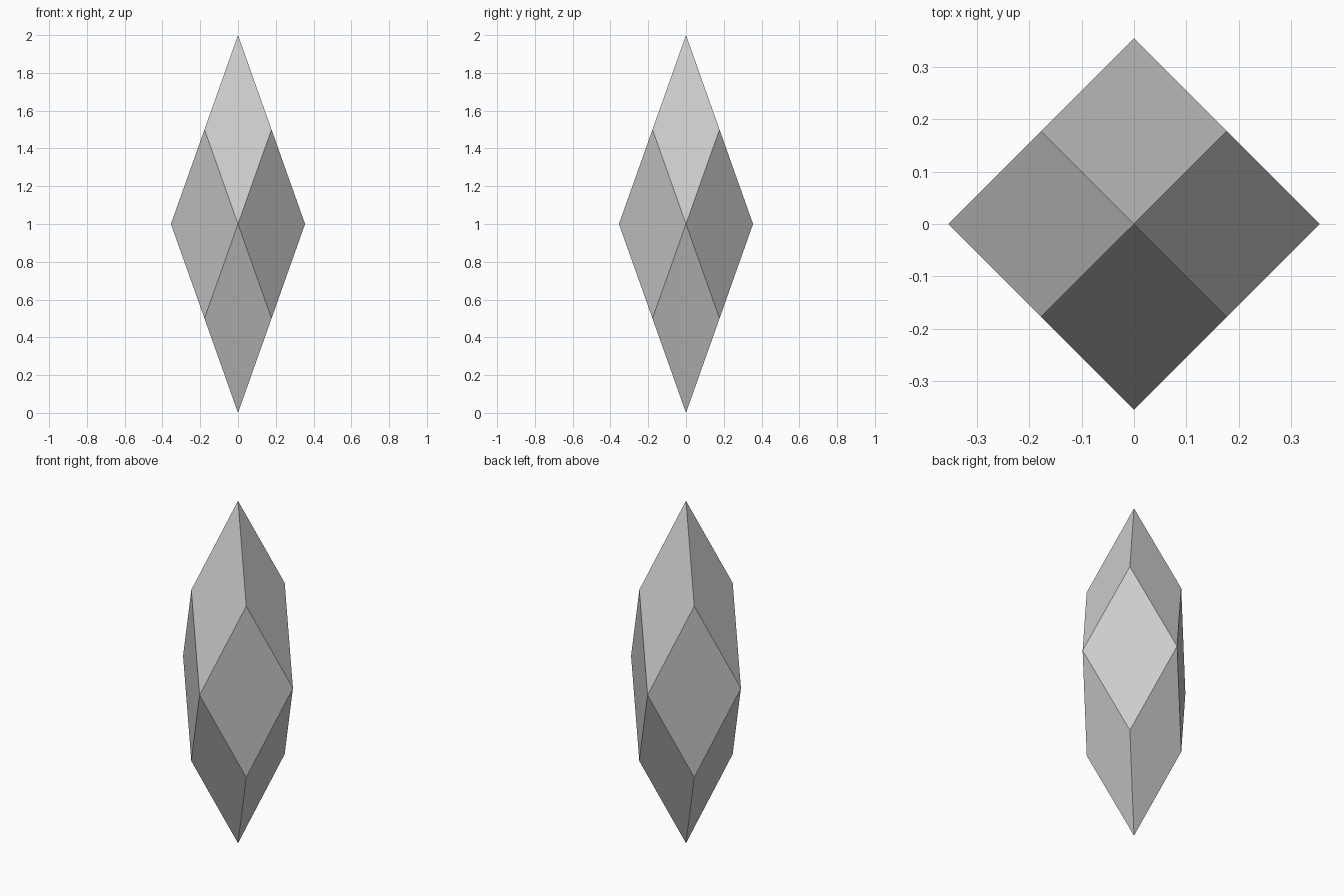
import bpy, bmesh
from math import cos, sin, pi

if "Cube" in bpy.data.objects:
    bpy.data.objects.remove(bpy.data.objects["Cube"])

# Stretched rhombic dodecahedron: 12 flat rhombic faces
R = 0.355            # equator tip radius
r = R / 2 ** 0.5     # radius of the upper and lower corner rings

bm = bmesh.new()


def ring(radius, z, turn):
    return [bm.verts.new((radius * cos(turn + i * pi / 2),
                          radius * sin(turn + i * pi / 2), z)) for i in range(4)]


top = bm.verts.new((0, 0, 2))
bottom = bm.verts.new((0, 0, 0))
tips = ring(R, 1.0, 0)
upper = ring(r, 1.5, pi / 4)
lower = ring(r, 0.5, pi / 4)

for i in range(4):
    j = (i + 1) % 4
    bm.faces.new((top, upper[i - 1], tips[i], upper[i]))        # upper facet
    bm.faces.new((tips[i], lower[i], tips[j], upper[i]))        # side facet
    bm.faces.new((bottom, lower[i], tips[i], lower[i - 1]))     # lower facet

bmesh.ops.recalc_face_normals(bm, faces=bm.faces)
mesh = bpy.data.meshes.new("crystal")
bm.to_mesh(mesh)
bm.free()
bpy.context.collection.objects.link(bpy.data.objects.new("crystal", mesh))
